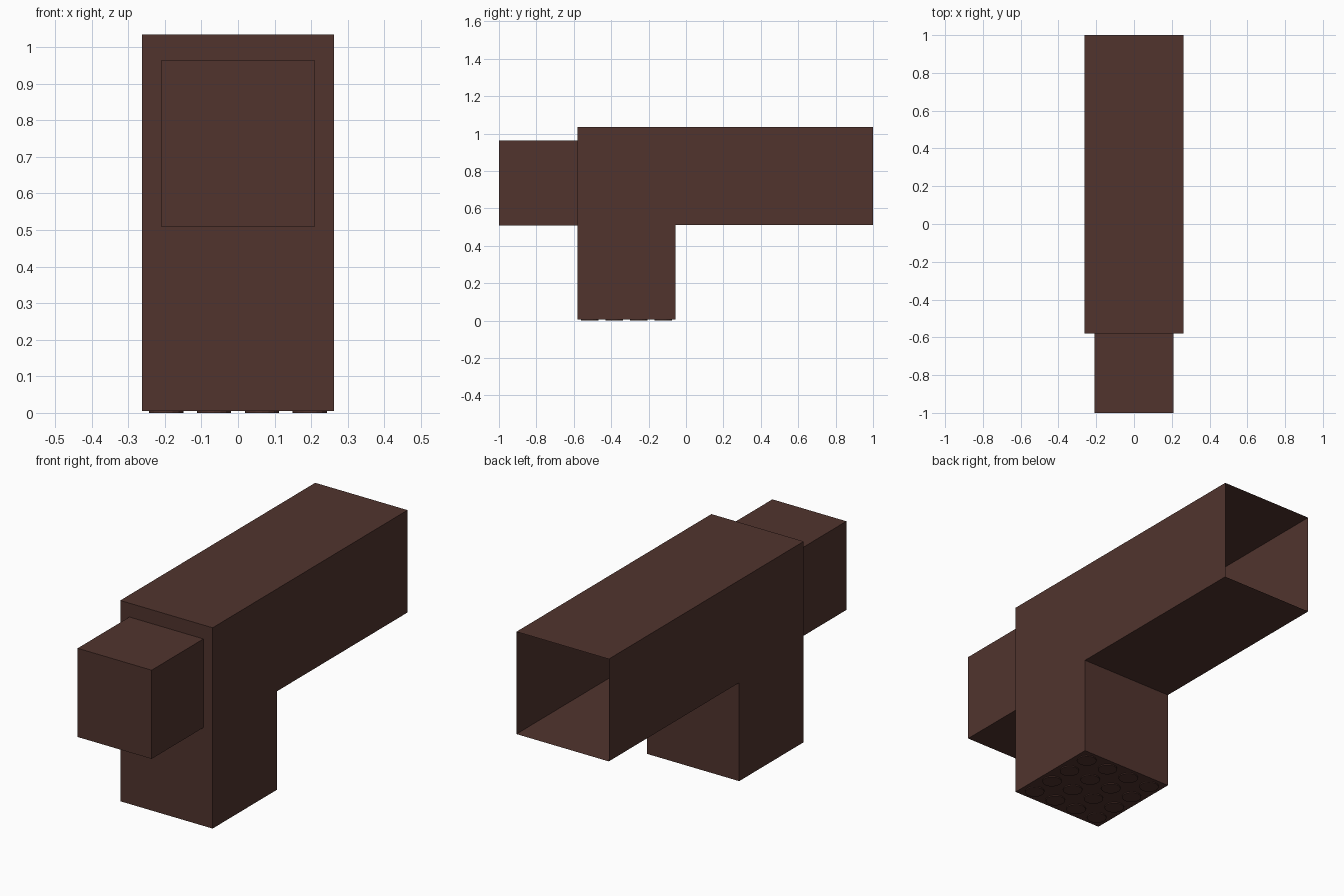
import bpy, bmesh
from mathutils import Matrix

if "Cube" in bpy.data.objects:
    bpy.data.objects.remove(bpy.data.objects["Cube"])

brown = bpy.data.materials.new("dark brown")
brown.diffuse_color = (0.082, 0.034, 0.027, 1)
brown.use_nodes = True
brown.node_tree.nodes["Principled BSDF"].inputs["Base Color"].default_value = brown.diffuse_color


def add_object(name, bm):
    mesh = bpy.data.meshes.new(name)
    bm.to_mesh(mesh)
    bm.free()
    mesh.materials.append(brown)
    obj = bpy.data.objects.new(name, mesh)
    bpy.context.collection.objects.link(obj)
    return obj


HALF = 0.262                 # half width of body and leg
FRONT, LEG_BACK, BACK = -0.58, -0.057, 1.0
BASE, FLOOR, TOP = 0.005, 0.51, 1.035

# Body and leg: one L-shaped shell swept across x, open at the rear end
profile = [(FRONT, BASE), (LEG_BACK, BASE), (LEG_BACK, FLOOR),
           (BACK, FLOOR), (BACK, TOP), (FRONT, TOP)]
bm = bmesh.new()
face = bm.faces.new([bm.verts.new((-HALF, y, z)) for y, z in profile])
ext = bmesh.ops.extrude_face_region(bm, geom=[face], use_keep_orig=True)
verts = [g for g in ext["geom"] if isinstance(g, bmesh.types.BMVert)]
bmesh.ops.translate(bm, verts=verts, vec=(2 * HALF, 0, 0))
bmesh.ops.recalc_face_normals(bm, faces=bm.faces)
rear = [f for f in bm.faces if all(abs(v.co.y - BACK) < 1e-4 for v in f.verts)]
bmesh.ops.delete(bm, geom=rear, context='FACES_ONLY')
add_object("body_and_leg", bm)

# Smaller block on the front
bm = bmesh.new()
bmesh.ops.create_cube(bm, size=1, matrix=Matrix.Translation((0, -0.79, 0.7365))
                      @ Matrix.Diagonal((0.42, 0.42, 0.455, 1)))
add_object("front_block", bm)

# Shallow 4 x 4 round studs under the leg
bm = bmesh.new()
pitch = 2 * HALF / 4
for i in range(4):
    for j in range(4):
        x = -HALF + (i + 0.5) * pitch
        y = FRONT + (j + 0.5) * pitch
        bmesh.ops.create_cone(bm, cap_ends=True, segments=16, radius1=0.047,
                              radius2=0.047, depth=BASE,
                              matrix=Matrix.Translation((x, y, BASE / 2)))
add_object("bottom_studs", bm)
